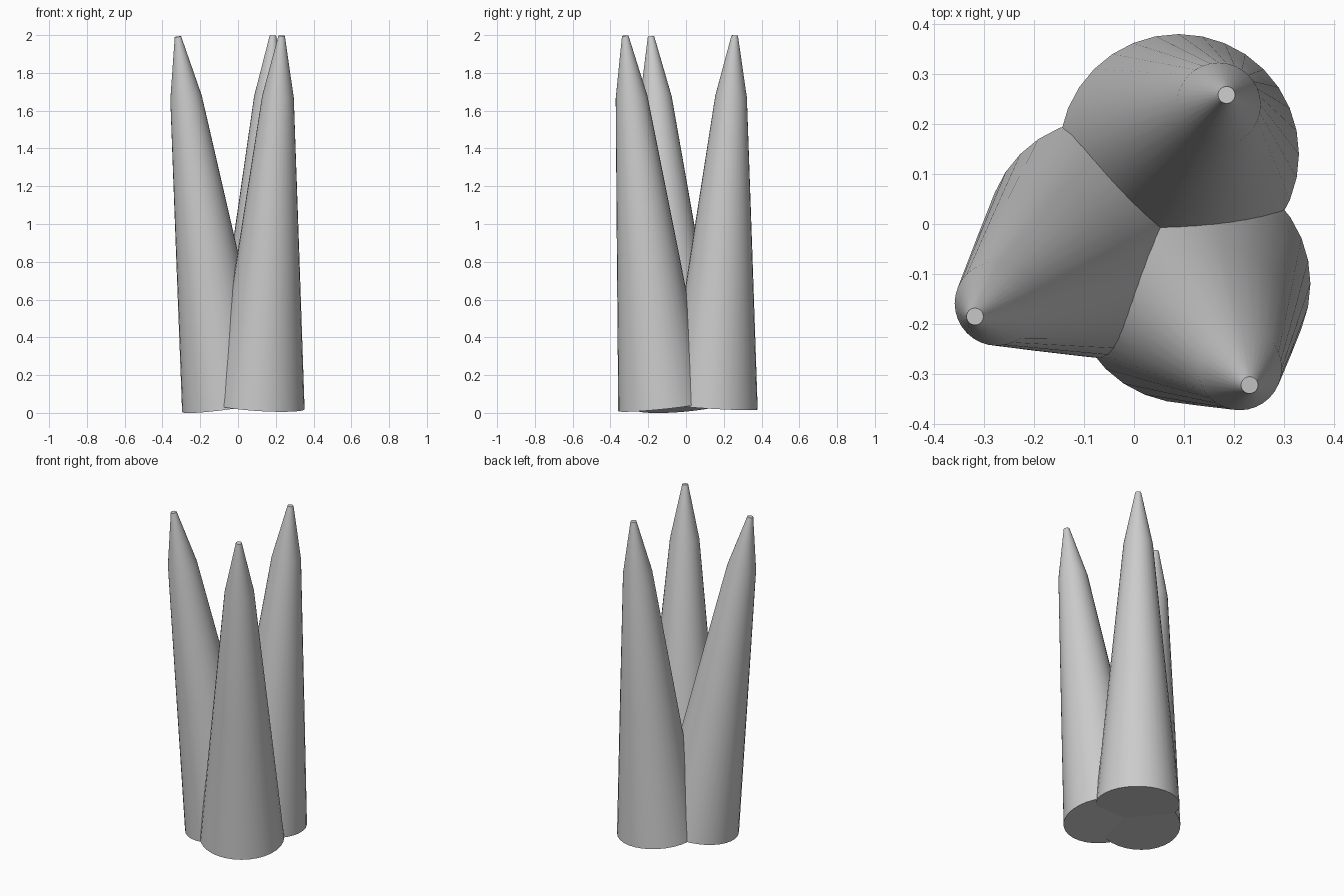
import bpy, bmesh
from math import radians
from mathutils import Vector, Matrix

if "Cube" in bpy.data.objects:
    bpy.data.objects.remove(bpy.data.objects["Cube"])

SIDES = 32
# profile: fraction along the axis, radius
PROFILE = [(0, 0.24), (0.42, 0.162), (0.835, 0.084), (1, 0.017)]


def spike(name, base, tip):
    """Leaning tapered spike with rings square to its axis."""
    base, tip = Vector(base), Vector(tip)
    axis = tip - base
    turn = Vector((0, 0, 1)).rotation_difference(axis).to_matrix().to_4x4()
    bm = bmesh.new()
    rings = []
    for t, r in PROFILE:
        place = Matrix.Translation(base + axis * t) @ turn
        rings.append(bmesh.ops.create_circle(
            bm, segments=SIDES, radius=r, matrix=place)["verts"])
    # side walls
    for low, high in zip(rings, rings[1:]):
        for i in range(SIDES):
            j = (i + 1) % SIDES
            bm.faces.new((low[i], low[j], high[j], high[i]))
    # flat ends
    bm.faces.new(rings[0])
    bm.faces.new(rings[-1])
    bmesh.ops.recalc_face_normals(bm, faces=bm.faces[:])
    mesh = bpy.data.meshes.new(name)
    bm.to_mesh(mesh)
    bm.free()
    obj = bpy.data.objects.new(name, mesh)
    bpy.context.collection.objects.link(obj)
    bpy.ops.object.select_all(action='DESELECT')
    obj.select_set(True)
    bpy.context.view_layer.objects.active = obj
    bpy.ops.object.shade_smooth_by_angle(angle=radians(30))
    return obj


# three spikes fanning out from a shared foot
spike("back_spike", (0.09, 0.14, 0.033), (0.185, 0.258, 1.998))
spike("left_spike", (-0.058, -0.03, 0.036), (-0.318, -0.185, 1.992))
spike("front_spike", (0.113, -0.12, 0.034), (0.231, -0.322, 1.997))
